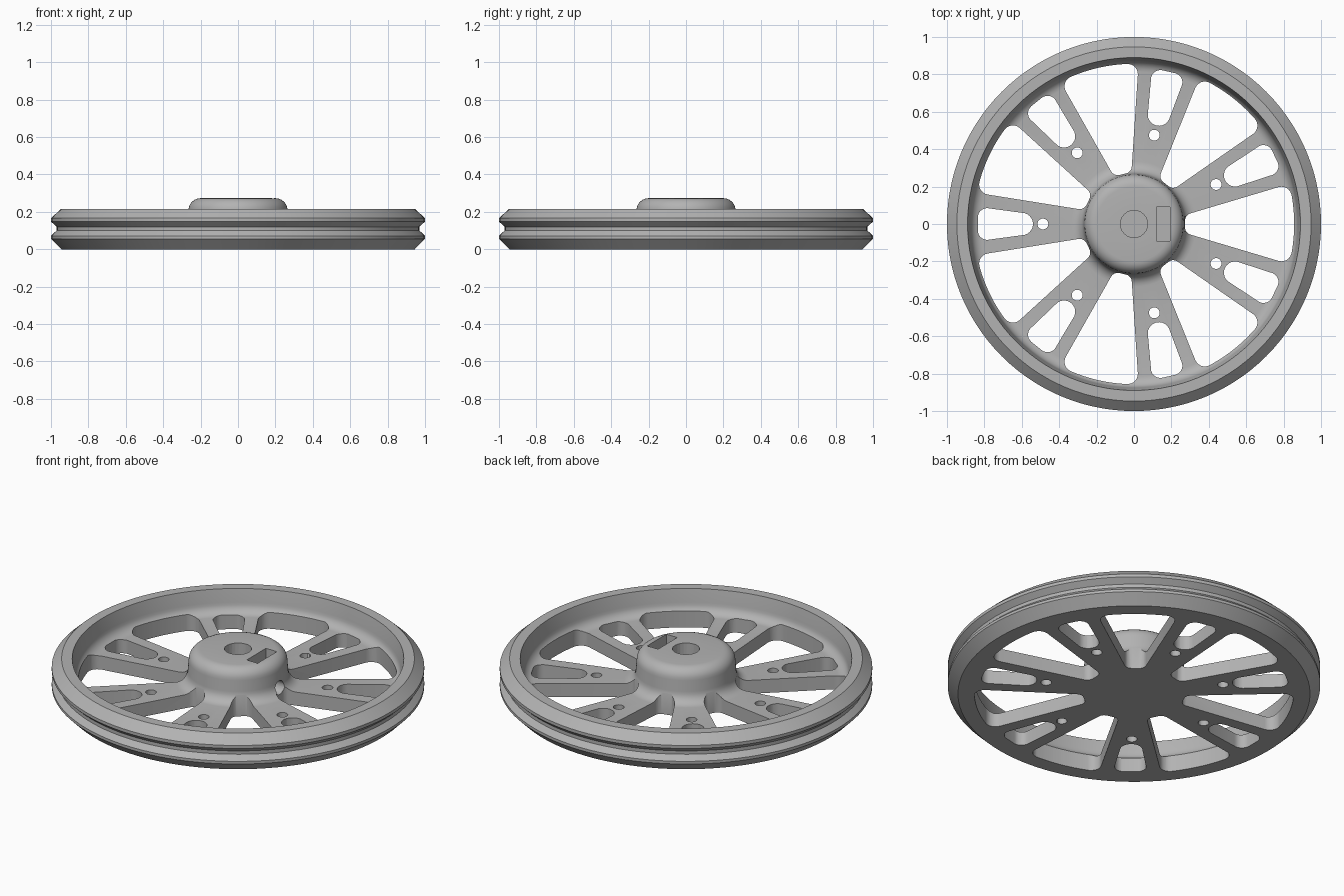
import bpy, bmesh, math
from mathutils import Vector, Matrix
from mathutils.geometry import convex_hull_2d

if "Cube" in bpy.data.objects:
    bpy.data.objects.remove(bpy.data.objects["Cube"])

SPOKES = 7
STEP = 2 * math.pi / SPOKES

grey = bpy.data.materials.new("satin grey")
grey.use_nodes = True
COLOUR = (0.45, 0.45, 0.45, 1)
grey.diffuse_color = COLOUR
grey.node_tree.nodes["Principled BSDF"].inputs["Base Color"].default_value = COLOUR


def make_object(name, bm):
    bmesh.ops.recalc_face_normals(bm, faces=bm.faces)
    mesh = bpy.data.meshes.new(name)
    bm.to_mesh(mesh)
    bm.free()
    mesh.materials.append(grey)
    obj = bpy.data.objects.new(name, mesh)
    bpy.context.collection.objects.link(obj)
    return obj


def arc(cx, cy, r, start, end, n):
    """Points of a circular arc, angles in degrees."""
    angles = [math.radians(start + (end - start) * i / n) for i in range(n + 1)]
    return [(cx + r * math.cos(a), cy + r * math.sin(a)) for a in angles]


def circle(cx, cy, r):
    return arc(cx, cy, r, 0, 345, 23)


def prism(bm, points, z0, z1, turn=0):
    """Extrude the rounded outline wrapped around the points."""
    rot = Matrix.Rotation(turn, 3, "Z")
    outline = [points[i] for i in convex_hull_2d(points)]
    face = bm.faces.new([bm.verts.new(rot @ Vector((x, y, z0))) for x, y in outline])
    new = bmesh.ops.extrude_face_region(bm, geom=[face])["geom"]
    top = [v for v in new if isinstance(v, bmesh.types.BMVert)]
    bmesh.ops.translate(bm, verts=top, vec=(0, 0, z1 - z0))


def cut(target, name, bm):
    """Subtract a cutter and discard it."""
    cutter = make_object(name, bm)
    mod = target.modifiers.new(name, "BOOLEAN")
    mod.operation = "DIFFERENCE"
    mod.solver = "EXACT"
    mod.object = cutter
    bpy.context.view_layer.objects.active = target
    bpy.ops.object.modifier_apply(modifier=mod.name)
    bpy.data.objects.remove(cutter)


# Turned body: hub, web and grooved rim in one profile
profile = [(0, 0.273)]
profile += arc(0.2, 0.208, 0.065, 90, 0, 6)
profile += arc(0.335, 0.145, 0.065, 180, 270, 6)
profile += arc(0.815, 0.14, 0.06, 270, 360, 6)
profile += [(0.89, 0.215), (0.947, 0.215), (1, 0.166), (1, 0.148),
            (0.97, 0.12), (0.97, 0.1), (1, 0.072), (1, 0.056), (0.945, 0), (0, 0)]
bm = bmesh.new()
verts = [bm.verts.new((x, 0, z)) for x, z in profile]
edges = [bm.edges.new(pair) for pair in zip(verts, verts[1:])]
bmesh.ops.spin(bm, geom=verts + edges, axis=(0, 0, 1), cent=(0, 0, 0),
               angle=2 * math.pi, steps=112, use_duplicate=False)
bmesh.ops.remove_doubles(bm, verts=bm.verts, dist=0.0005)
wheel = make_object("pulley_wheel", bm)


# Openings between spokes, plus a slot and a small hole in every spoke
def half_width(r):
    return 0.09 + 0.16 * (r - 0.36)


def gap_outline():
    half = math.degrees(STEP / 2)
    points = []
    for s, c in ((0.29, 0.04), (0.773, 0.055)):
        side = half_width(s) + c * 1.013
        radius = math.hypot(s, side)
        angle = STEP / 2 - math.atan2(side, s)
        for sign in (-1, 1):
            points += circle(radius * math.cos(angle), sign * radius * math.sin(angle), c)
    reach = half - math.degrees(math.atan2(side, s))
    return points + arc(0, 0, radius + c, -reach, reach, 12)


gap = gap_outline()
slot = circle(0.6, 0, 0.06) + circle(0.785, 0.035, 0.05) + circle(0.785, -0.035, 0.05)
hole = circle(0.487, 0, 0.029)
bm = bmesh.new()
for k in range(SPOKES):
    angle = math.pi + k * STEP
    prism(bm, gap, -0.1, 0.4, angle + STEP / 2)
    prism(bm, slot, -0.1, 0.4, angle)
    prism(bm, hole, -0.1, 0.4, angle)
cut(wheel, "spoke_openings", bm)

# Blind shaft bore
bm = bmesh.new()
prism(bm, circle(0, 0, 0.073), 0.06, 0.4)
cut(wheel, "shaft_bore", bm)

# Nut pocket beside the bore
bm = bmesh.new()
prism(bm, [(0.12, -0.09), (0.192, -0.09), (0.192, 0.09), (0.12, 0.09)], 0.05, 0.4)
cut(wheel, "nut_pocket", bm)

# Set screw hole from the hub side into the bore
bm = bmesh.new()
prism(bm, circle(0, 0, 0.04), 0.02, 0.5)
bmesh.ops.rotate(bm, verts=bm.verts, matrix=Matrix.Rotation(math.pi / 2, 3, "Y"))
bmesh.ops.translate(bm, verts=bm.verts, vec=(0, 0, 0.115))
cut(wheel, "set_screw_hole", bm)

bpy.ops.object.select_all(action="DESELECT")
wheel.select_set(True)
bpy.context.view_layer.objects.active = wheel
bpy.ops.object.shade_smooth_by_angle(angle=math.radians(28))
